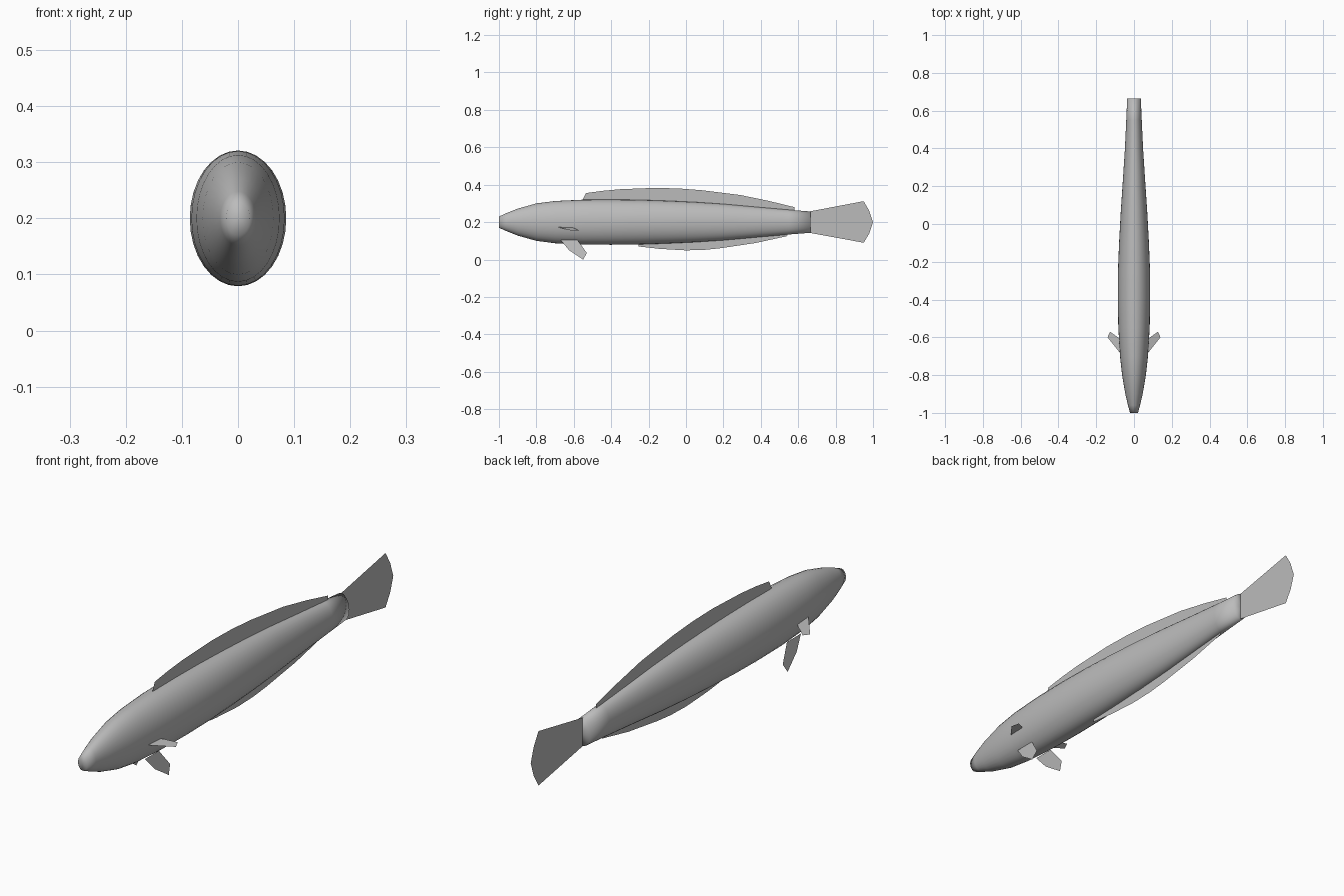
import bpy, bmesh, math

cube = bpy.data.objects.get("Cube")
if cube:
    bpy.data.objects.remove(cube, do_unlink=True)

grey = bpy.data.materials.new("fish_grey")
grey.use_nodes = True
colour = (0.5, 0.5, 0.5, 1)
grey.diffuse_color = colour
grey.node_tree.nodes["Principled BSDF"].inputs["Base Color"].default_value = colour

MID = 0.2      # height of the body axis
SIDES = 32


def finish(name, bm, smooth=False):
    mesh = bpy.data.meshes.new(name)
    bm.to_mesh(mesh)
    bm.free()
    mesh.materials.append(grey)
    for p in mesh.polygons:
        p.use_smooth = smooth
    obj = bpy.data.objects.new(name, mesh)
    bpy.context.collection.objects.link(obj)
    return obj


def fin(name, points):
    bm = bmesh.new()
    bm.faces.new([bm.verts.new(p) for p in points])
    bmesh.ops.triangulate(bm, faces=bm.faces[:])
    return finish(name, bm)


# Body: oval rings along the length (y, half width, half height)
rings = [(-1, .021, .03), (-.96, .032, .048), (-.9, .046, .072), (-.8, .063, .1),
         (-.7, .074, .113), (-.55, .083, .12), (-.4, .086, .121), (-.25, .085, .119),
         (-.1, .079, .114), (.05, .071, .107), (.2, .061, .097), (.4, .048, .079),
         (.55, .041, .066), (.665, .036, .057)]
bm = bmesh.new()
loops = []
for y, w, h in rings:
    angles = [2 * math.pi * i / SIDES for i in range(SIDES)]
    loops.append([bm.verts.new((w * math.cos(a), y, MID + h * math.sin(a))) for a in angles])
for a, b in zip(loops, loops[1:]):
    for i in range(SIDES):
        j = (i + 1) % SIDES
        bm.faces.new((a[i], a[j], b[j], b[i]))
# Nose and tail root closed with fans
for loop, y in ((loops[0], rings[0][0]), (loops[-1], rings[-1][0])):
    tip = bm.verts.new((0, y, MID))
    for i in range(SIDES):
        bm.faces.new((loop[i], loop[(i + 1) % SIDES], tip))
bmesh.ops.recalc_face_normals(bm, faces=bm.faces[:])
finish("body", bm, smooth=True)

# Fins on the centre line (y, z)
centre_fins = {
    "dorsal_fin": [(-.55, .3), (-.55, .325), (-.535, .355), (-.45, .367), (-.35, .376),
                   (-.17, .383), (-.04, .38), (.08, .371), (.29, .345), (.44, .314),
                   (.58, .28), (.58, .24), (.05, .28)],
    "anal_fin": [(-.255, .1), (-.255, .07), (-.14, .057), (0, .049), (.1, .052), (.18, .06),
                 (.37, .088), (.54, .125), (.55, .16), (.1, .12)],
    "tail_fin": [(.66, .257), (.95, .312), (.98, .26), (1, .2), (.98, .14),
                 (.95, .09), (.66, .143)],
}
for name, outline in centre_fins.items():
    fin(name, [(0, y, z) for y, z in outline])

# Paired fins, mirrored left and right
pelvic = [(-.67, .104), (-.625, .05), (-.55, 0), (-.53, .035), (-.58, .104)]
pectoral = [(.06, -.7), (.14, -.6), (.127, -.57), (.085, -.6), (.06, -.625)]
for side, s in (("left", 1), ("right", -1)):
    fin(side + "_pelvic_fin", [(s * (.05 + .23 * (.1 - z)), y, z) for y, z in pelvic])
    fin(side + "_pectoral_fin", [(s * x, y, .177 - .32 * (x - .06)) for x, y in pectoral])
